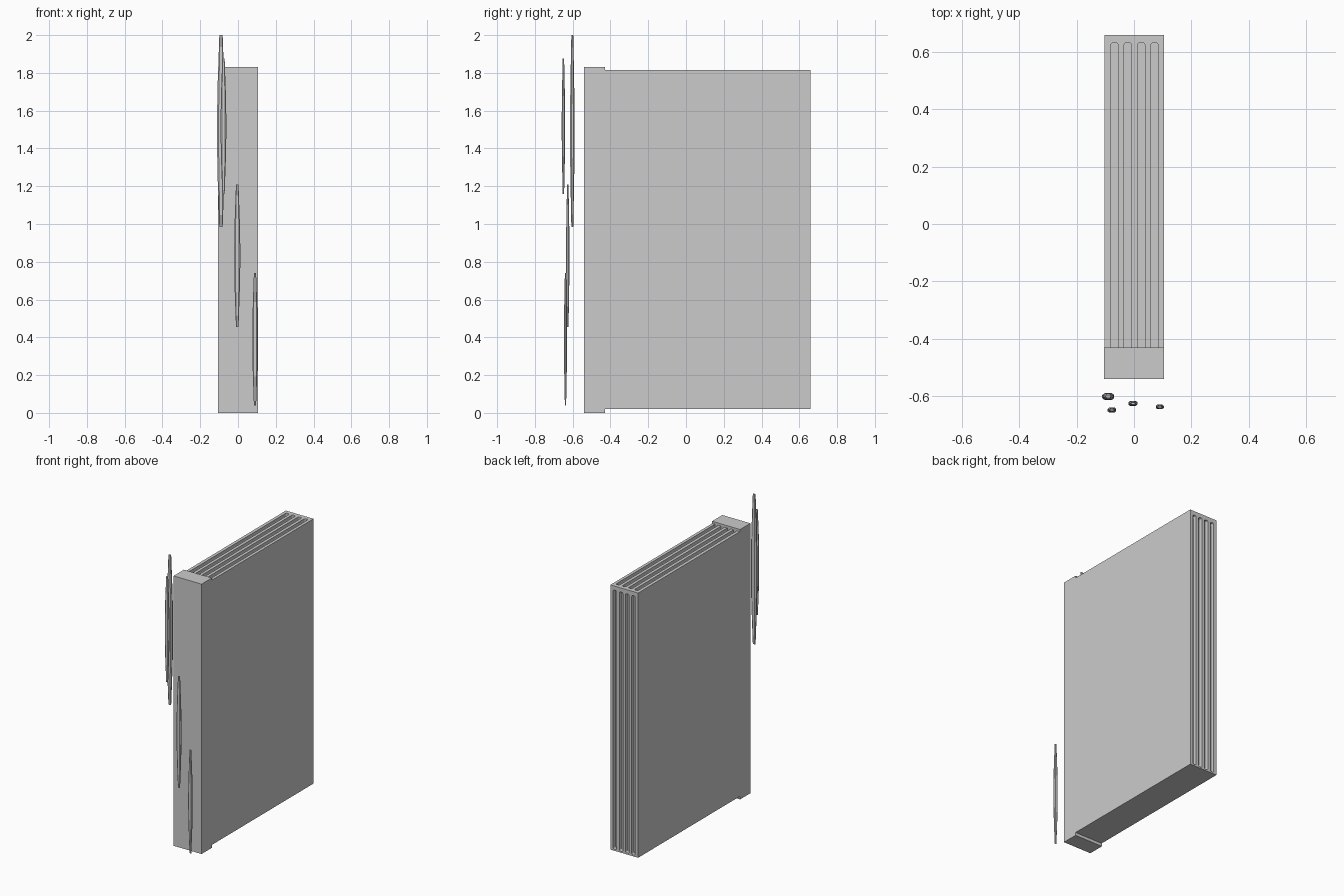
import bpy, bmesh, math

if "Cube" in bpy.data.objects:
    bpy.data.objects.remove(bpy.data.objects["Cube"])


def finish(bm, name):
    bmesh.ops.recalc_face_normals(bm, faces=bm.faces)
    me = bpy.data.meshes.new(name)
    bm.to_mesh(me)
    bm.free()
    ob = bpy.data.objects.new(name, me)
    bpy.context.collection.objects.link(ob)
    return ob


def box(name, x0, x1, y0, y1, z0, z1):
    bm = bmesh.new()
    bmesh.ops.create_cube(bm, size=1)
    for v in bm.verts:
        v.co.x = x0 if v.co.x < 0 else x1
        v.co.y = y0 if v.co.y < 0 else y1
        v.co.z = z0 if v.co.z < 0 else z1
    return finish(bm, name)


def slot(name, x, w, a0, a1, d0, d1, upright):
    # rounded-corner strip along a, extruded through depth d
    r, h = 0.008, w / 2
    pts = []
    for cx, ca, start in ((h - r, a1 - r, 0), (r - h, a1 - r, 90),
                          (r - h, a0 + r, 180), (h - r, a0 + r, 270)):
        for k in range(4):
            t = math.radians(start + 30 * k)
            pts.append((x + cx + r * math.cos(t), ca + r * math.sin(t)))
    bm = bmesh.new()
    rings = []
    for d in (d0, d1):
        rings.append([bm.verts.new((px, d, a) if upright else (px, a, d)) for px, a in pts])
    n = len(pts)
    for ring in rings:
        bm.faces.new(ring)
    for i in range(n):
        j = (i + 1) % n
        bm.faces.new((rings[0][i], rings[0][j], rings[1][j], rings[1][i]))
    return finish(bm, name)


def shard(name, x, y, z0, z1, hx, hy):
    # eight-sided spindle with blunt ends
    bm = bmesh.new()
    rings = []
    for t, s in ((0, .42), (.25, .84), (.42, 1), (.58, 1), (.75, .84), (1, .42)):
        rings.append([bm.verts.new((x + s * hx * cx, y + s * hy * cy, z0 + t * (z1 - z0)))
                      for cx, cy in ((1, -.45), (1, .45), (.6, 1), (-.6, 1),
                                     (-1, .45), (-1, -.45), (-.6, -1), (.6, -1))])
    for a, b in zip(rings, rings[1:]):
        for i in range(8):
            j = (i + 1) % 8
            bm.faces.new((a[i], a[j], b[j], b[i]))
    bm.faces.new(rings[0])
    bm.faces.new(rings[-1])
    return finish(bm, name)


# grooved body and front spine
body = box("body", -0.103, 0.105, -0.45, 0.66, 0.02, 1.815)
box("front_spine", -0.105, 0.105, -0.54, -0.43, 0, 1.83)

# four slots cut into the top and the back
for i in range(4):
    x = -0.068 + 0.0465 * i
    for cutter in (slot("top_slot_cutter", x, 0.026, -0.445, 0.632, 1.785, 1.9, False),
                   slot("back_slot_cutter", x, 0.026, 0.03, 1.787, 0.633, 0.75, True)):
        mod = body.modifiers.new("slot", 'BOOLEAN')
        mod.operation = 'DIFFERENCE'
        mod.solver = 'EXACT'
        mod.object = cutter
        cutter.hide_render = True
        cutter.hide_set(True)

# loose spindles in front
shard("spindle_tall", -0.09, -0.602, 0.985, 2.0, 0.021, 0.012)
shard("spindle_upper", -0.077, -0.649, 1.16, 1.875, 0.015, 0.009)
shard("spindle_middle", -0.004, -0.626, 0.455, 1.21, 0.016, 0.009)
shard("spindle_lower", 0.09, -0.638, 0.04, 0.74, 0.014, 0.008)
